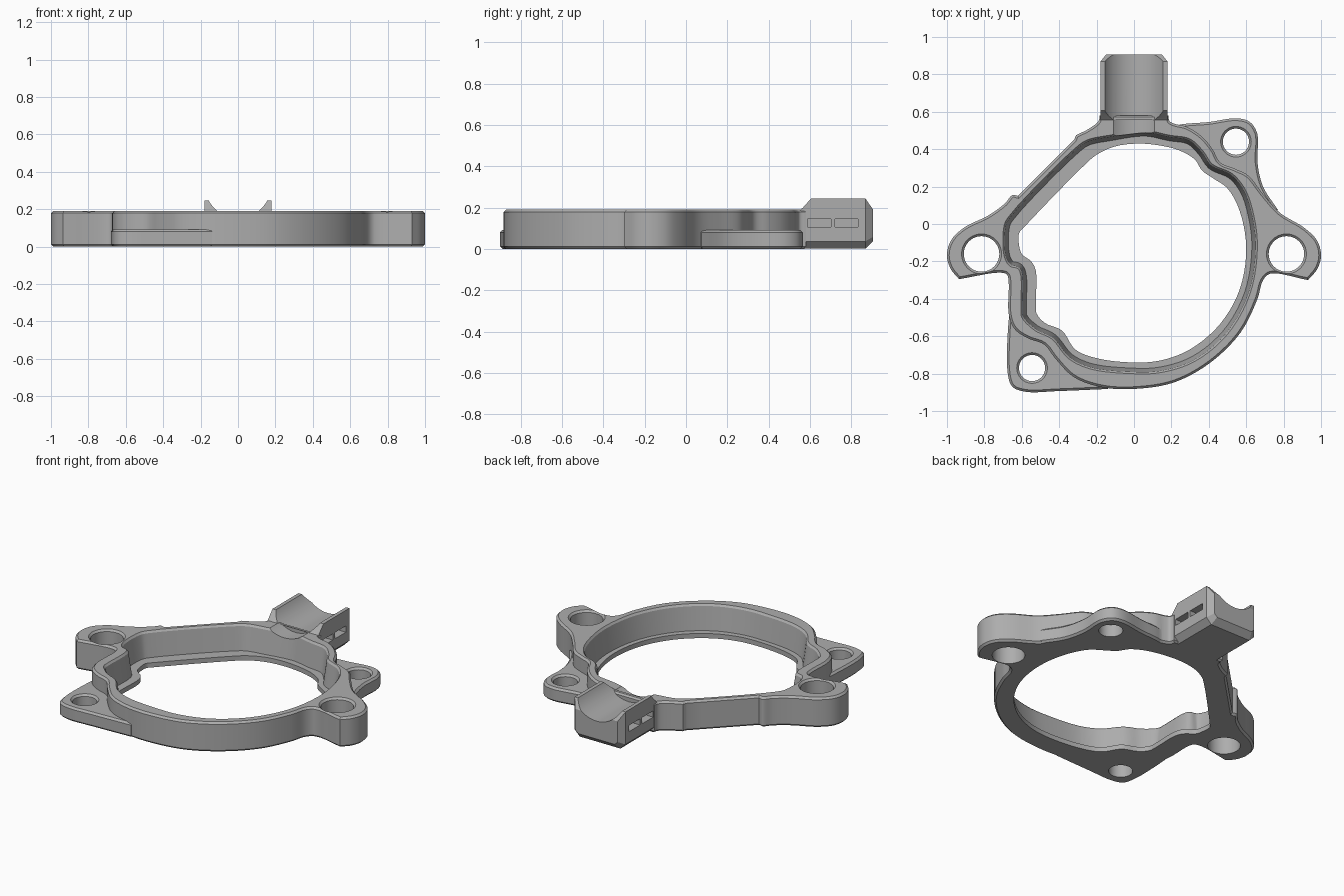
import bpy
import bmesh
from math import cos, sin, pi, radians
from mathutils import Vector

cube = bpy.data.objects.get("Cube")
if cube:
    bpy.data.objects.remove(cube, do_unlink=True)

grey = bpy.data.materials.new("light grey")
grey.use_nodes = True
COLOUR = (0.42, 0.42, 0.42, 1)
grey.diffuse_color = COLOUR
grey.node_tree.nodes["Principled BSDF"].inputs["Base Color"].default_value = COLOUR


# ---- helpers ----
def spline(points, closed=False, steps=5):
    """Centripetal curve through points given in hundredths of a unit."""
    pts = [Vector(p) / 100 for p in points]
    if closed:
        pts = [pts[-1]] + pts + pts[:2]
    else:
        pts = [2 * pts[0] - pts[1]] + pts + [2 * pts[-1] - pts[-2]]
    out = []
    for a, b, c, d in zip(pts, pts[1:], pts[2:], pts[3:]):
        ta = 0
        tb = ta + (b - a).length ** 0.5
        tc = tb + (c - b).length ** 0.5
        td = tc + (d - c).length ** 0.5
        for i in range(steps):
            t = tb + (tc - tb) * i / steps
            ab = a.lerp(b, (t - ta) / (tb - ta))
            bc = b.lerp(c, (t - tb) / (tc - tb))
            cd = c.lerp(d, (t - tc) / (td - tc))
            abc = ab.lerp(bc, (t - ta) / (tc - ta))
            bcd = bc.lerp(cd, (t - tb) / (td - tb))
            out.append(abc.lerp(bcd, (t - tb) / (tc - tb)))
    return out


def chains(*parts):
    """Closed outline of curved chains that meet in sharp corners."""
    out = []
    for part in parts:
        out += spline(part)
    return out


def circle(x, y, r, n=40):
    return [Vector((x + r * cos(2 * pi * i / n), y + r * sin(2 * pi * i / n)))
            for i in range(n)]


def inset(outline, amount):
    """Move an outline inwards (negative: outwards)."""
    n = len(outline)
    area = sum(outline[i - 1].cross(outline[i]) for i in range(n))
    side = 1 if area > 0 else -1
    out = []
    for i, p in enumerate(outline):
        d1 = (p - outline[i - 1]).normalized()
        d2 = (outline[(i + 1) % n] - p).normalized()
        t = (d1 + d2).normalized()
        out.append(p + Vector((-t.y, t.x)) * side * amount / max(t.dot(d1), 0.6))
    return out


def skin(name, rings):
    """Solid through a row of closed rings, capped at both ends."""
    bm = bmesh.new()
    loops = [[bm.verts.new(p) for p in ring] for ring in rings]
    n = len(loops[0])
    for low, high in zip(loops, loops[1:]):
        for i in range(n):
            bm.faces.new((low[i - 1], low[i], high[i], high[i - 1]))
    bm.faces.new(loops[0])
    bm.faces.new(loops[-1])
    bmesh.ops.recalc_face_normals(bm, faces=bm.faces)
    mesh = bpy.data.meshes.new(name)
    bm.to_mesh(mesh)
    bm.free()
    mesh.materials.append(grey)
    ob = bpy.data.objects.new(name, mesh)
    bpy.context.collection.objects.link(ob)
    return ob


def plate(name, outline, levels):
    """Upright solid; levels are (height, inset) pairs."""
    return skin(name, [[(p.x, p.y, z) for p in inset(outline, d)] for z, d in levels])


def combine(target, tool, operation):
    mod = target.modifiers.new(tool.name, 'BOOLEAN')
    mod.operation = operation
    mod.solver = 'EXACT'
    mod.object = tool
    bpy.context.view_layer.objects.active = target
    bpy.ops.object.modifier_apply(modifier=mod.name)
    bpy.data.objects.remove(tool, do_unlink=True)


# ---- main ring with its two large side ears ----
HEIGHT, FLANGE, EDGE, LIP = 0.19, 0.092, 0.012, 0.03


def chamfered(top):
    return [(0, EDGE), (EDGE, 0), (top - EDGE, 0), (top, EDGE)]


ring_outline = chains(
    [(-18.3, 58), (-19, 55), (-24, 51), (-31, 47.5)],
    [(-31, 47.5), (-32, 45)],
    [(-32, 45), (-62, 15)],
    [(-62, 15), (-65, 15.5), (-69, 11), (-78, 4.5), (-91, -2), (-98, -9),
     (-100, -17), (-98, -24), (-93.5, -29.5)],
    [(-93.5, -29.5), (-72, -26), (-68, -27), (-67, -31), (-67, -48),
     (-64, -56), (-57, -61), (-48, -64.5), (-42, -72), (-32, -82),
     (-16, -87.5), (3, -88), (22, -84.5), (41, -74), (57, -58),
     (66, -40), (69, -30), (73, -26.5), (93, -30)],
    [(93, -30), (98, -24), (100, -17), (98, -9), (91, -2), (78, 6),
     (69, 16), (61, 26), (54, 29.5), (46, 33), (42, 40), (36, 47),
     (28, 52), (22, 53.5), (19, 55), (18.3, 58)],
    [(18.3, 58), (-18.3, 58)])
housing = plate("clamp_ring", ring_outline, chamfered(HEIGHT))

# ---- thin corner flanges ----
back_flange = chains(
    [(20, 51), (24, 53), (40, 54.5), (55, 56.5), (62, 54.5), (66, 48),
     (66, 33), (69, 20), (77, 7.5)],
    [(77, 7.5), (66, 2)],
    [(66, 2), (30, 40)],
    [(30, 40), (20, 51)])
front_flange = chains(
    [(-66, -44), (-67.3, -55), (-67.5, -80), (-65, -87), (-58, -89.7), (-40, -89.3),
     (-14, -88.2)],
    [(-14, -88.2), (-12, -84)],
    [(-12, -84), (-62, -44)],
    [(-62, -44), (-66, -44)])
for name, outline in (("back_flange", back_flange), ("front_flange", front_flange)):
    combine(housing, plate(name, outline, chamfered(FLANGE)), 'UNION')


# ---- saddle block at the back ----
def block_section(y, w, low, high, c):
    return [(-w, y, high), (-w, y, low + c), (c - w, y, low),
            (w - c, y, low), (w, y, low + c), (w, y, high)]


saddle = skin("saddle_block", [
    block_section(0.55, 0.18, 0.001, 0.185, 0.036),
    block_section(0.566, 0.18, 0.001, 0.2, 0.036),
    block_section(0.606, 0.18, 0.001, 0.245, 0.036),
    block_section(0.868, 0.18, 0.001, 0.245, 0.036),
    block_section(0.905, 0.15, 0.038, 0.19, 0.02)])
combine(housing, saddle, 'UNION')

# ---- stepped opening: drafted cavity above a narrow lip ----
cavity = spline(
    [(6, 50), (19, 47.5), (30, 45.5), (37, 39), (42, 32), (52.5, 27), (59.5, 18.5),
     (64, 5), (66, -13), (62, -37.5), (50, -59), (32.5, -73.5), (14, -79.5),
     (-2, -80), (-23.5, -77.5), (-35, -72), (-44, -61.5), (-53, -57),
     (-60, -50), (-60.5, -45), (-60.5, -28), (-62, -24), (-66.5, -22.5), (-69.5, -17),
     (-69.5, -1), (-67, 4), (-31, 41), (-25, 45), (-13, 47.5)], closed=True)
opening = spline(
    [(3, 43), (16.5, 41.5), (25, 39), (32.5, 34.5), (36.5, 28.5), (43, 24), (50, 19),
     (56.5, 7), (60, -13), (56.5, -35), (46, -53.5), (30, -67), (14, -73),
     (-2, -74), (-21, -71.5), (-31.5, -67), (-38.5, -57), (-47.5, -53),
     (-52, -48), (-52.5, -43), (-52.5, -25), (-55, -20), (-60, -16), (-61.5, -11),
     (-61.5, -5), (-59, -2), (-27, 31), (-20, 37), (-10, 41.5)], closed=True)
combine(housing, plate("cavity_cutter", cavity, [
    (LIP, 0.03), (HEIGHT - EDGE, 0.01), (HEIGHT + 0.01, -0.008)]), 'DIFFERENCE')
combine(housing, plate("opening_cutter", opening, [(-0.1, 0), (0.1, 0)]), 'DIFFERENCE')

# ---- bolt holes with a small countersink ----
for x, y, r, top in ((-0.815, -0.16, 0.095, HEIGHT), (0.815, -0.16, 0.095, HEIGHT),
                     (0.545, 0.44, 0.07, FLANGE), (-0.545, -0.77, 0.07, FLANGE)):
    hole = plate("bolt_hole_cutter", circle(x, y, r), [
        (-0.1, 0), (top - EDGE, 0), (top + EDGE, -2 * EDGE)])
    combine(housing, hole, 'DIFFERENCE')

# ---- round trough along the saddle ----
trough = skin("trough_cutter", [[(p.x, y, p.y) for p in circle(0, 0.33, 0.178, 64)]
                                for y in (0.42, 1)])
combine(housing, trough, 'DIFFERENCE')

# ---- strap slots in both saddle sides ----
for side in (-1, 1):
    for y in (0.645, 0.777):
        corners = ((y - 0.056, 0.105), (y + 0.056, 0.105),
                   (y + 0.056, 0.145), (y - 0.056, 0.145))
        slot = skin("slot_cutter", [[(side * x, a, b) for a, b in corners]
                                    for x in (0.11, 0.25)])
        combine(housing, slot, 'DIFFERENCE')

# ---- shading ----
bpy.ops.object.select_all(action='DESELECT')
housing.select_set(True)
bpy.context.view_layer.objects.active = housing
bpy.ops.object.shade_smooth_by_angle(angle=radians(30))
